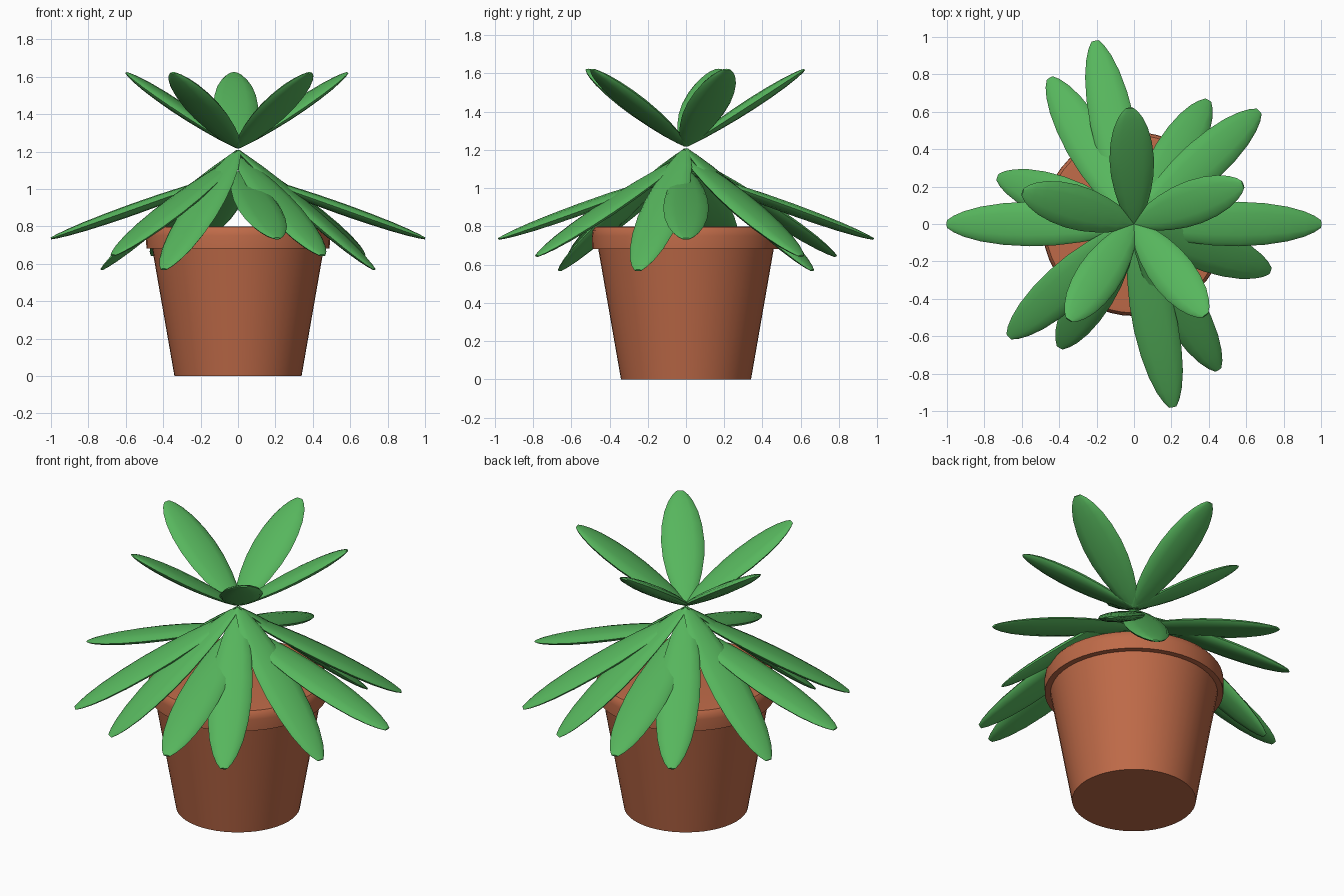
import bpy, bmesh, math
from mathutils import Matrix, Vector

if "Cube" in bpy.data.objects:
    bpy.data.objects.remove(bpy.data.objects["Cube"])


def material(name, rgb):
    m = bpy.data.materials.new(name)
    m.diffuse_color = (*rgb, 1)
    m.use_nodes = True
    m.node_tree.nodes["Principled BSDF"].inputs["Base Color"].default_value = m.diffuse_color
    return m


GREEN = material("leaf green", (0.095, 0.47, 0.11))
CLAY = material("terracotta", (0.52, 0.145, 0.065))


def finish(name, bm, mat):
    bmesh.ops.recalc_face_normals(bm, faces=bm.faces[:])
    me = bpy.data.meshes.new(name)
    bm.to_mesh(me)
    bm.free()
    me.materials.append(mat)
    ob = bpy.data.objects.new(name, me)
    bpy.context.collection.objects.link(ob)
    bpy.ops.object.select_all(action='DESELECT')
    ob.select_set(True)
    bpy.context.view_layer.objects.active = ob
    bpy.ops.object.shade_smooth_by_angle(angle=math.radians(40))
    return ob


def loft(bm, rings):
    """Skin a list of equal-length point rings and cap both ends."""
    vs = [[bm.verts.new(p) for p in r] for r in rings]
    n = len(vs[0])
    for a, b in zip(vs, vs[1:]):
        for i in range(n):
            j = (i + 1) % n
            bm.faces.new((a[i], a[j], b[j], b[i]))
    bm.faces.new(vs[0])
    bm.faces.new(vs[-1])


def lathe(name, profile, mat, n=48):
    bm = bmesh.new()
    loft(bm, [[(r * math.cos(2 * math.pi * i / n), r * math.sin(2 * math.pi * i / n), z)
               for i in range(n)] for r, z in profile])
    return finish(name, bm, mat)


# leaf outline: (fraction of length, half width)
OUTLINE = [(0, .015), (.05, .04), (.15, .072), (.28, .097), (.42, .114), (.56, .119),
           (.7, .111), (.82, .093), (.91, .068), (.965, .044), (1, .02)]


def leaf(name, angle, base_z, tip_r, tip_z, sides=12):
    drop = tip_z - base_z
    length = math.hypot(tip_r, drop)
    turn = (Matrix.Translation((0, 0, base_z))
            @ Matrix.Rotation(math.radians(angle), 4, 'Z')
            @ Matrix.Rotation(-math.atan2(drop, tip_r), 4, 'Y'))
    rings = []
    for t, w in OUTLINE:
        ring = []
        for k in range(sides):
            a = 2 * math.pi * k / sides
            p = Vector((t * length, w * math.cos(a), w * 0.26 * math.sin(a)))
            ring.append(turn @ p)
        rings.append(ring)
    bm = bmesh.new()
    loft(bm, rings)
    return finish(name, bm, GREEN)


# tapered pot and its thick rim
lathe("pot_body", [(.34, 0), (.462, .70)], CLAY)
lathe("pot_rim", [(.44, .68), (.49, .682), (.492, .75), (.488, .78), (.475, .797), (.45, .80)], CLAY)

# upright crown of five leaves
for i in range(5):
    leaf(f"crown_leaf_{i + 1}", 20 + 72 * i, 1.22, .62, 1.62)

# three drooping tiers, each made of opposite pairs
TIERS = [("wide", (0, 102), 1.09, 1.0, .735),
         ("middle", (42, 120), 1.17, .90, .645),
         ("low", (59, 161), 1.205, .77, .57)]
for tier, angles, base_z, tip_r, tip_z in TIERS:
    for i, ang in enumerate(angles):
        for j in range(2):
            leaf(f"{tier}_leaf_{2 * i + j + 1}", ang + 180 * j, base_z, tip_r, tip_z)
